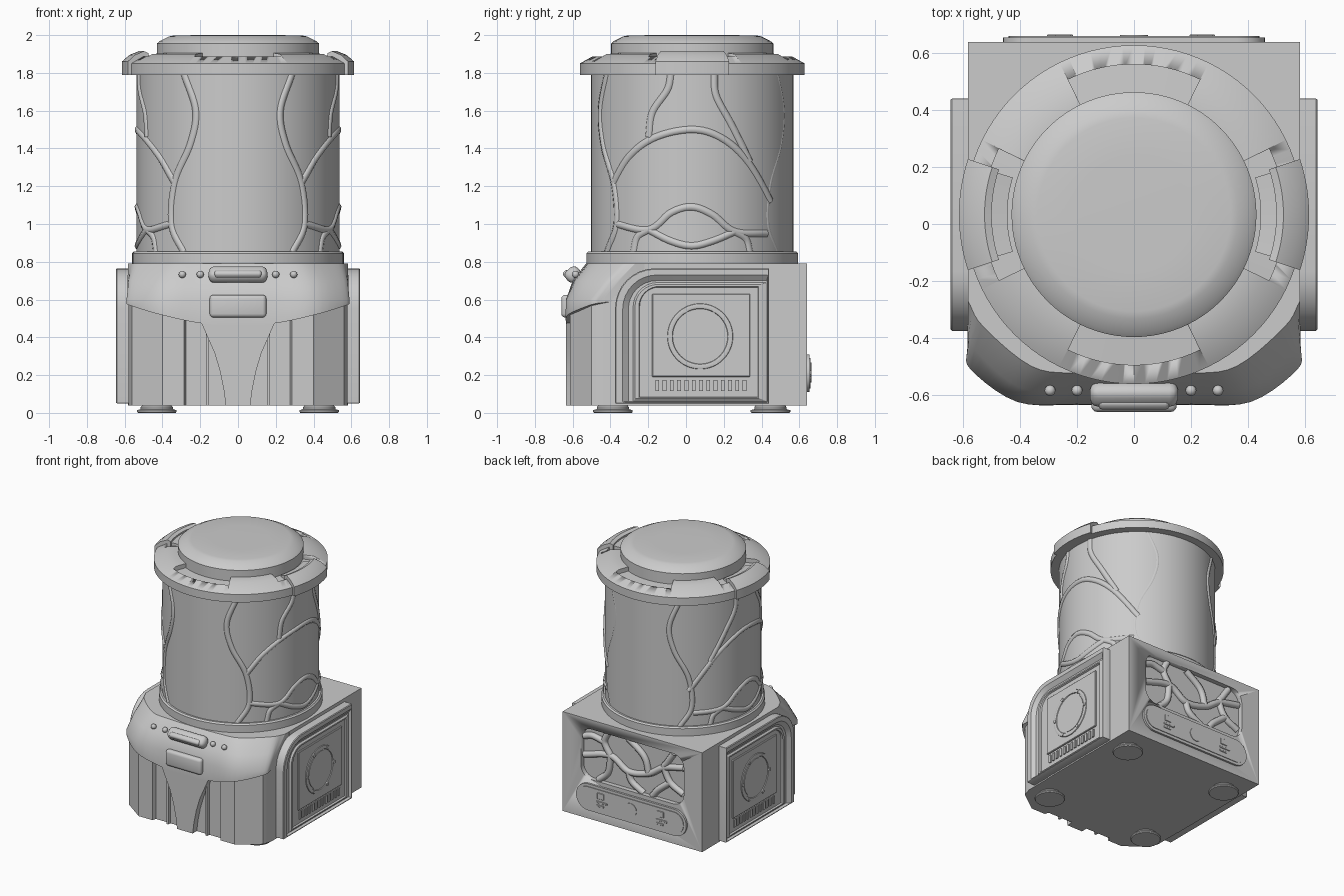
import bpy, bmesh
from math import sin, cos, asin, pi, radians
from mathutils import Vector, Matrix

if "Cube" in bpy.data.objects:
    bpy.data.objects.remove(bpy.data.objects["Cube"])

CY, R = 0.033, 0.537      # drum centre (y) and radius


def finish(name, bm, angle=32):
    bmesh.ops.remove_doubles(bm, verts=bm.verts, dist=1e-5)
    bmesh.ops.recalc_face_normals(bm, faces=bm.faces)
    me = bpy.data.meshes.new(name)
    bm.to_mesh(me)
    bm.free()
    ob = bpy.data.objects.new(name, me)
    bpy.context.collection.objects.link(ob)
    bpy.ops.object.select_all(action='DESELECT')
    ob.select_set(True)
    bpy.context.view_layer.objects.active = ob
    bpy.ops.object.shade_smooth_by_angle(angle=radians(angle))
    return ob


def loft(name, loops, caps=True):
    bm = bmesh.new()
    vs = [[bm.verts.new(p) for p in lp] for lp in loops]
    n = len(vs[0])
    for a, b in zip(vs, vs[1:]):
        for i in range(n):
            bm.faces.new((a[i], a[(i + 1) % n], b[(i + 1) % n], b[i]))
    if caps:
        bm.faces.new(vs[0])
        bm.faces.new(vs[-1])
    return finish(name, bm)


def lathe(name, prof, cx=0, cy=CY, n=96):
    return loft(name, [[(cx + r * cos(2 * pi * i / n), cy + r * sin(2 * pi * i / n), z)
                        for i in range(n)] for r, z in prof])


def sector(name, prof, mid, half, n=16):
    angs = [radians(mid - half + 2 * half * i / n) for i in range(n + 1)]
    return loft(name, [[(r * cos(a), CY + r * sin(a), z) for r, z in prof] for a in angs])


def box(name, loc, size, bevel=0.0, tilt=0, seg=3):
    bm = bmesh.new()
    bmesh.ops.create_cube(bm, size=1, matrix=Matrix.Diagonal((*size, 1)))
    if bevel:
        bmesh.ops.bevel(bm, geom=bm.edges[:], offset=bevel, segments=seg, profile=0.5, affect='EDGES')
    bm.transform(Matrix.Translation(loc) @ Matrix.Rotation(radians(tilt), 4, 'X'))
    return finish(name, bm)


def rounded(u0, u1, v0, v1, radii, k=8):
    # rounded rectangle, radii for corners: low-left, low-right, up-right, up-left
    pts = []
    for (u, v, su, sv, a), r in zip(((u0, v0, 1, 1, 180), (u1, v0, -1, 1, 270),
                                     (u1, v1, -1, -1, 0), (u0, v1, 1, -1, 90)), radii):
        for i in range(k + 1):
            t = radians(a + 90 * i / k)
            pts.append((u + su * r + r * cos(t), v + sv * r + r * sin(t)))
    return pts


def smooth_path(pts, n=8):
    p = [Vector(q) for q in pts]
    p = [2 * p[0] - p[1]] + p + [2 * p[-1] - p[-2]]
    out = []
    for a, b, c, d in zip(p, p[1:], p[2:], p[3:]):
        for i in range(n):
            t = i / n
            out.append(0.5 * (2 * b + (c - a) * t + (2 * a - 5 * b + 4 * c - d) * t * t
                              + (3 * b - a - 3 * c + d) * t ** 3))
    return out + [p[-2]]


def tube(name, paths, rad):
    cu = bpy.data.curves.new(name, 'CURVE')
    cu.dimensions, cu.bevel_depth, cu.bevel_resolution = '3D', rad, 2
    for path in paths:
        sp = cu.splines.new('POLY')
        sp.points.add(len(path) - 1)
        for q, co in zip(sp.points, path):
            q.co = (*co, 1)
    ob = bpy.data.objects.new(name, cu)
    bpy.context.collection.objects.link(ob)
    bpy.ops.object.select_all(action='DESELECT')
    ob.select_set(True)
    bpy.context.view_layer.objects.active = ob
    bpy.ops.object.convert(target='MESH')
    bpy.ops.object.shade_smooth_by_angle(angle=radians(50))


def cut(ob, cutter):
    m = ob.modifiers.new('cut', 'BOOLEAN')
    m.operation, m.solver, m.object = 'DIFFERENCE', 'EXACT', cutter
    bpy.context.view_layer.objects.active = ob
    bpy.ops.object.modifier_apply(modifier=m.name)
    bpy.data.objects.remove(cutter)


# drum, collar, rim and cap
lathe('drum', [(R, 0.78), (R, 1.82)])
lathe('drum_collar', [(0.56, 0.77), (0.56, 0.845), (0.55, 0.855)])
rim = lathe('lid_rim', [(0.595, 1.79), (0.595, 1.85), (0.505, 1.90), (0.42, 1.905)])
for mid in (0, 90, 180, 270):
    cut(rim, sector('slot_cutter', [(0.40, 1.875), (0.528, 1.865), (0.528, 1.95), (0.40, 1.95)], mid, 26))
lathe('lid_cap', [(0.43, 1.86), (0.43, 1.955), (0.415, 1.968), (0.365, 1.993), (0.34, 1.998), (0.2, 2.0)])
for mid in (0, 180):
    sector('lid_clip', [(0.50, 1.85), (0.50, 1.905), (0.525, 1.915), (0.575, 1.895),
                        (0.615, 1.86), (0.615, 1.79), (0.58, 1.79)], mid, 18.5)
    sector('lid_clip_lip', [(0.445, 1.86), (0.445, 1.885), (0.51, 1.895), (0.51, 1.86)], mid, 17)

# raised veins wrapped round both sides of the drum, given as (y, z) seen from the side
stem = [[(-.42, 1.8), (-.455, 1.6), (-.44, 1.42), (-.385, 1.22), (-.37, 1.0), (-.42, .85)]]
side = [[(-.385, 1.22), (-.3, 1.36), (-.16, 1.46), (.03, 1.5), (.18, 1.46), (.32, 1.34), (.45, 1.12)],
        [(-.08, 1.8), (-.1, 1.71), (-.18, 1.59), (-.2, 1.46)],
        [(.15, 1.8), (.16, 1.68), (.24, 1.53), (.34, 1.33)],
        [(-.37, 1.0), (-.2, .97), (-.08, 1.06), (.03, 1.09), (.14, 1.05), (.26, .96), (.43, .95)],
        [(-.2, .97), (-.08, .91), (.03, .885), (.14, .91), (.26, .96)],
        [(-.2, .97), (-.26, .93), (-.28, .85)],
        [(.26, .96), (.32, .92), (.34, .85)]]
back_stem = [[(2 * CY - y, z) for y, z in stem[0]]]


def wrap(path, s, rad):
    flat = smooth_path([(asin((y - CY) / R), z, 0) for y, z in path])
    return [(s * rad * cos(a), CY + rad * sin(a), z) for a, z, _ in flat]


for s in (1, -1):
    tube('drum_veins', [wrap(p, s, R - 0.012) for p in stem + side], 0.023)
    tube('drum_back_veins', [wrap(p, s, R - (0.019 if s > 0 else 0.012)) for p in back_stem], 0.022)

# base block with recessed back panel
base = loft('base_block', [[(-.583, -.22, z), (.583, -.22, z), (.583, .64, z), (-.583, .64, z)]
                           for z in (.04, .79)])
cut(base, loft('panel_cutter', [[(u, y, v) for u, v in rounded(-.43, .43, .34, .72, (.09,) * 4)]
                                for y in (.605, .75)]))
veins = [[(-.42, .62), (-.25, .58), (-.12, .50), (.05, .47), (.2, .55), (.42, .50)],
         [(-.33, .71), (-.27, .62), (-.25, .58), (-.3, .48), (-.41, .42)],
         [(.2, .55), (.25, .64), (.22, .72)], [(-.12, .5), (-.08, .62), (.05, .72)],
         [(.05, .47), (.02, .4), (-.08, .34)], [(.2, .55), (.22, .42), (.3, .34)],
         [(.25, .64), (.35, .66), (.42, .64)], [(-.3, .48), (-.2, .4), (-.15, .34)]]
tube('back_panel_veins', [smooth_path([(x, .612, z) for x, z in p]) for p in veins], 0.024)

# lower front with corner columns and inset strips
half = [(.155, -.585), (.155, -.61), (.17, -.61), (.17, -.585), (.275, -.585), (.285, -.615),
        (.40, -.615), (.56, -.50), (.58, -.43), (.58, -.20)]
foot = half + [(-x, y) for x, y in reversed(half)]
loft('lower_front', [[(x, y, z) for x, y in foot] for z in (.04, .62)])

# hood wrapping the upper front, columns from the side to the middle
rows = [[(.583, -.2, .79), (.53, -.2, .79), (.36, -.2, .79), (.2, -.2, .79), (0, -.2, .79)],
        [(.583, -.27, .79), (.53, -.36, .79), (.36, -.50, .79), (.2, -.525, .79), (0, -.53, .79)],
        [(.584, -.36, .70), (.56, -.44, .70), (.40, -.575, .70), (.2, -.595, .70), (0, -.60, .70)],
        [(.585, -.44, .60), (.575, -.51, .60), (.41, -.625, .60), (.2, -.633, .60), (0, -.635, .60)],
        [(.585, -.44, .585), (.575, -.51, .57), (.41, -.625, .52), (.2, -.635, .475), (0, -.635, .465)],
        [(.56, -.2, .60), (.52, -.2, .60), (.38, -.2, .55), (.2, -.2, .5), (0, -.2, .5)]]
full = [smooth_path(r + [(-x, y, z) for x, y, z in reversed(r[:-1])], 5) for r in rows]
loft('front_hood', [list(c) for c in zip(*full)])

# tapering centre pillar
edge = [(.2, .49), (.165, .41), (.125, .32), (.095, .22), (.075, .12), (.065, .04)]
prof = edge + [(-x, z) for x, z in reversed(edge)]
loft('front_pillar', [[(x, y, z) for x, z in prof] for y in (-.56, -.634)])

# front handle, badge block and studs
box('front_handle', (0, -.598, .732), (.31, .085, .075), .03, 40)
box('front_handle_face', (0, -.63, .735), (.25, .04, .04), .015, 40)
box('front_block', (0, -.635, .565), (.30, .05, .12), .02)
for x in (-.295, -.2, .2, .295):
    bm = bmesh.new()
    bmesh.ops.create_uvsphere(bm, u_segments=16, v_segments=10, radius=.019,
                              matrix=Matrix.Translation((x, -.585, .733)))
    finish('front_stud', bm)


def disc(name, loc, r, depth, axis, n=48):
    bm = bmesh.new()
    bmesh.ops.create_cone(bm, cap_ends=True, segments=n, radius1=r, radius2=r, depth=depth,
                          matrix=Matrix.Translation(loc) @ Matrix.Rotation(pi / 2, 4, axis))
    return finish(name, bm)


# arched side panels with speaker ring and vent slots
arch = [(.55, -.375, .44, .05, .765, .21), (.64, -.375, .44, .05, .765, .21),
        (.645, -.37, .437, .053, .76, .205), (.645, -.335, .432, .058, .73, .18),
        (.622, -.305, .43, .06, .70, .15), (.622, -.28, .43, .06, .69, .13),
        (.634, -.27, .395, .075, .68, .12), (.634, -.25, .385, .08, .67, .11),
        (.622, -.245, .38, .085, .665, .10)]
for s in (1, -1):
    loft('side_panel', [[(s * x, y, z) for y, z in rounded(y0, y1, z0, z1, (.003, .003, .003, r))]
                        for x, y0, y1, z0, z1, r in arch])
    box('side_plate', (s * .62, .08, .41), (.026, .52, .44), .004, seg=1)
    c = (.075, .405)
    ring = [(.175, .630), (.172, .638), (.160, .641), (.148, .638), (.143, .628)]
    loft('side_ring', [[(s * x, c[0] + r * cos(2 * pi * i / 64), c[1] + r * sin(2 * pi * i / 64))
                        for i in range(64)] for r, x in ring], caps=False)
    disc('side_disc', (s * .63, *c), .138, .014, 'Y', 64)
    for i in range(6):
        a = i * pi / 3
        disc('side_bolt', (s * .637, c[0] + .158 * cos(a), c[1] + .158 * sin(a)), .013, .014, 'Y', 16)
    for i in range(13):
        box('side_vent', (s * .623, -.152 + i * .0385, .145), (.014, .02, .058))

# back port plate with button and ports
for name, d, y in (('port_plate', 0, .655), ('port_plate_face', .02, .660)):
    loft(name, [[(u, q, v) for u, v in rounded(-.46 + d, .46 - d, .11 + d, .31 - d, (.099 - d,) * 4)]
                for q in (.62, y)])
disc('back_button', (0, .655, .21), .05, .018, 'X')
for s in (1, -1):
    for dx, dz, w, h in ((0, .035, .055, .045), (-.01, -.012, .09, .014), (.005, -.04, .06, .014)):
        box('back_port', (s * .25 + dx, .658, .21 + dz), (w, .014, h), .002, seg=1)

# feet
for x in (-.43, .43):
    for y in (-.387, .447):
        lathe('foot', [(.10, 0), (.105, .006), (.105, .014), (.085, .02), (.085, .03), (.07, .05)], x, y, 40)
